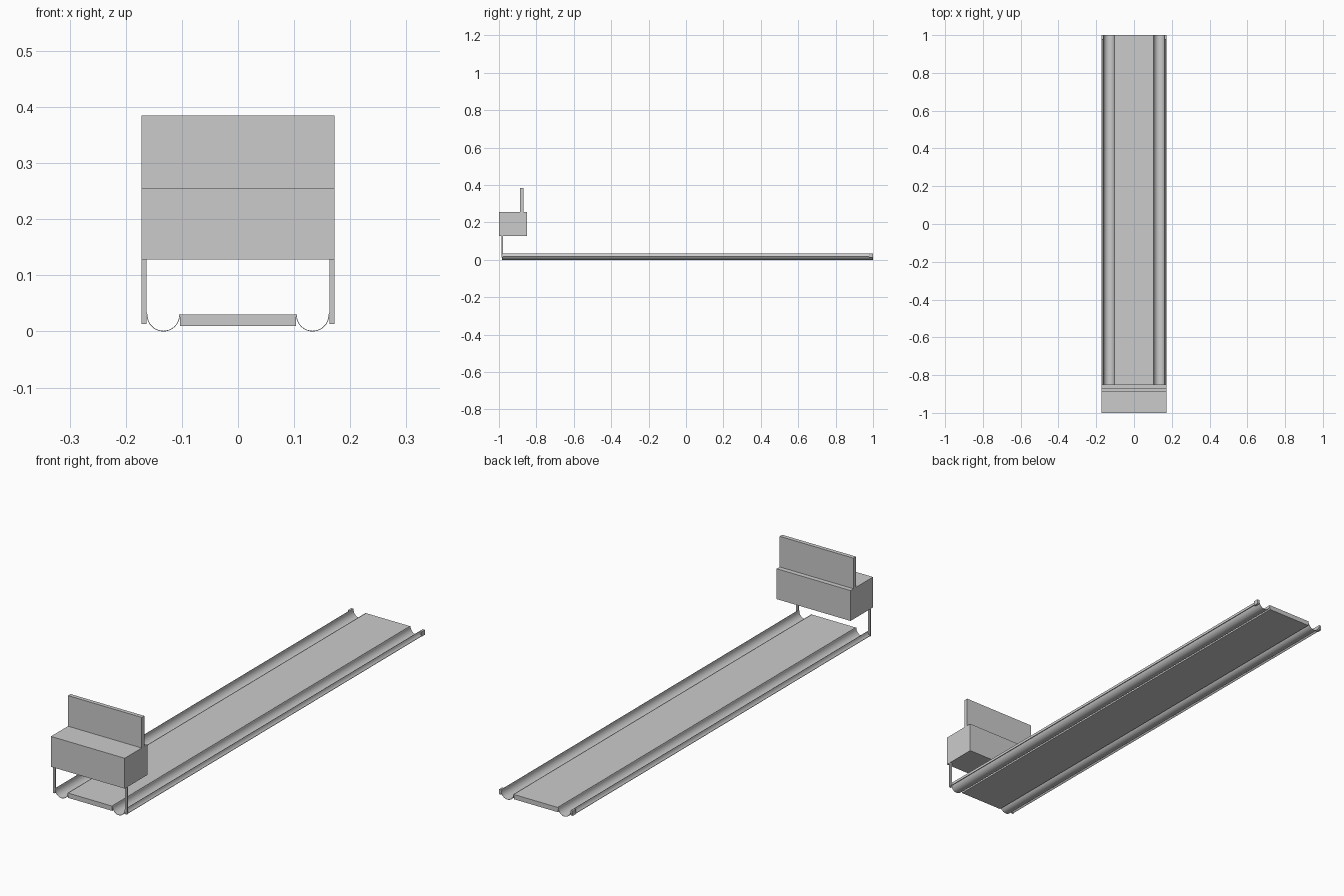
import bpy, bmesh
from math import sin, cos, pi

if "Cube" in bpy.data.objects:
    bpy.data.objects.remove(bpy.data.objects["Cube"])


def box(name, x, y, z):
    bm = bmesh.new()
    bmesh.ops.create_cube(bm, size=1)
    for v in bm.verts:
        for i, (a, b) in enumerate((x, y, z)):
            v.co[i] = a if v.co[i] < 0 else b
    me = bpy.data.meshes.new(name)
    bm.to_mesh(me)
    bm.free()
    ob = bpy.data.objects.new(name, me)
    bpy.context.collection.objects.link(ob)
    return ob


def sweep_y(name, profile, y0, y1):
    # closed x-z outline extruded along y
    bm = bmesh.new()
    face = bm.faces.new([bm.verts.new((x, y0, z)) for x, z in profile])
    ext = bmesh.ops.extrude_face_region(bm, geom=[face])
    for v in ext['geom']:
        if isinstance(v, bmesh.types.BMVert):
            v.co.y = y1
    bmesh.ops.recalc_face_normals(bm, faces=bm.faces)
    me = bpy.data.meshes.new(name)
    bm.to_mesh(me)
    bm.free()
    ob = bpy.data.objects.new(name, me)
    bpy.context.collection.objects.link(ob)
    bpy.context.view_layer.objects.active = ob
    ob.select_set(True)
    bpy.ops.object.shade_smooth_by_angle(angle=0.6)
    ob.select_set(False)
    return ob


# lane bed and end cabinet with upright panel
box("lane_bed", (-.103, .103), (-.985, 1), (.01, .03))
box("cabinet", (-.172, .172), (-1, -.85), (.128, .256))
box("back_panel", (-.172, .172), (-.887, -.87), (.256, .385))


def arc(cx, cz, r, a0, a1, n):
    return [(cx + r * cos(a0 + (a1 - a0) * i / n),
             cz + r * sin(a0 + (a1 - a0) * i / n)) for i in range(n + 1)]


for side, s in (("left", -1), ("right", 1)):
    # post holding up the cabinet, and its matching stub at the far end
    box(side + "_post", sorted((s * .163, s * .172)), (-.986, -.979), (.013, .128))
    box(side + "_end_stub", sorted((s * .163, s * .172)), (.978, 1), (.013, .033))
    # thin half-round gutter with lips rolled over on both edges
    cx, cz = .133, .0295
    outer = arc(cx, cz, .0295, pi, 2 * pi, 20)
    inner = arc(cx, cz, .0283, 2 * pi, pi, 20)
    lip = [(.1635, .034), (.1625, .034)]
    prof = [(.1025, .0305)] + outer + lip + inner + [(.1035, .0315)]
    sweep_y(side + "_gutter", [(s * x, z) for x, z in prof], -.985, 1)
    # outer flange curling down from the gutter lip
    flange = [(.1625, .034), (.1645, .025), (.168, .019), (.172, .0165),
              (.172, .0145), (.167, .017), (.1635, .023), (.1617, .033)]
    sweep_y(side + "_flange", [(s * x, z) for x, z in flange], -.985, 1)
